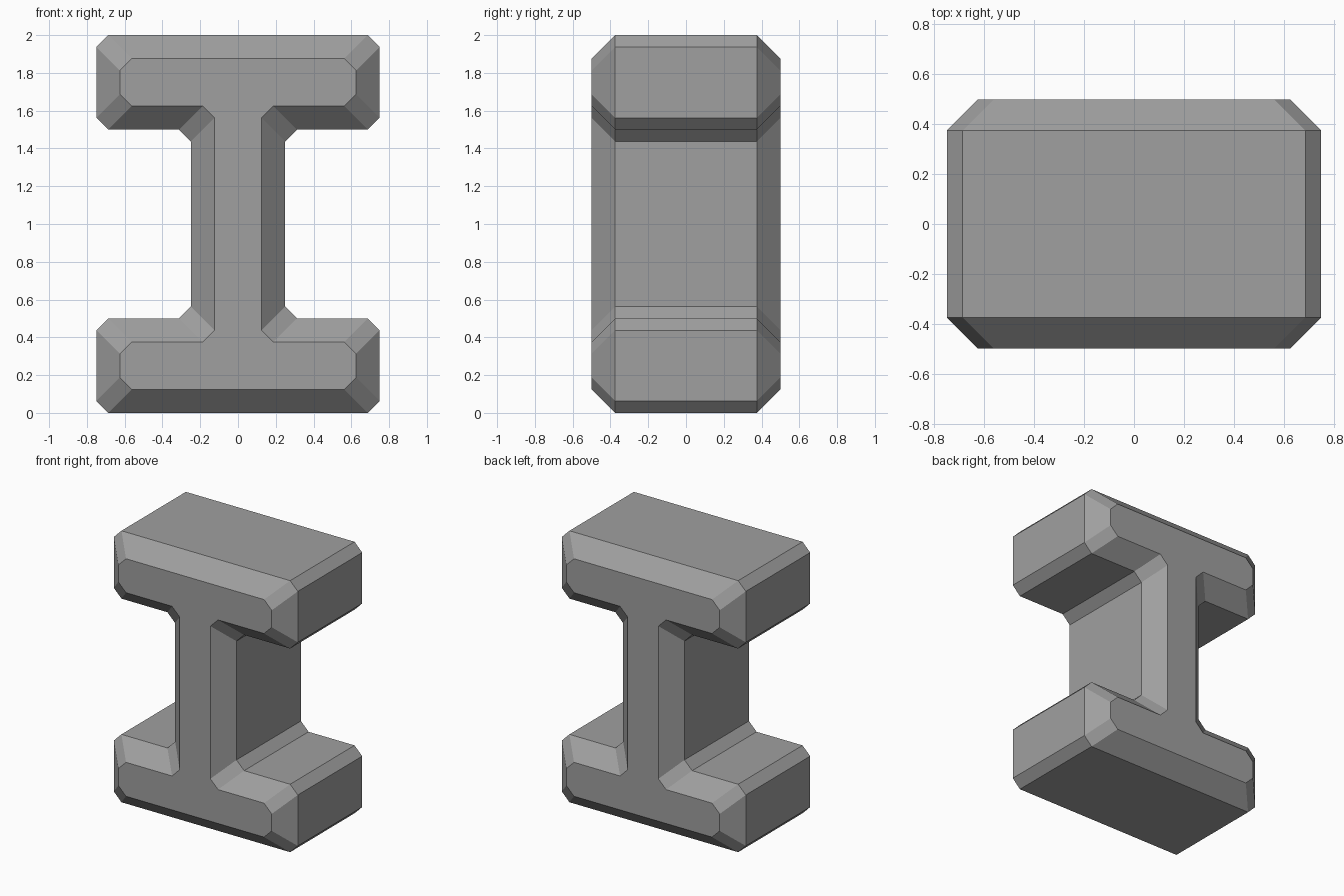
import bpy
import bmesh

cube = bpy.data.objects.get("Cube")
if cube:
    bpy.data.objects.remove(cube, do_unlink=True)

grey = bpy.data.materials.new("plain grey")
grey.use_nodes = True
colour = (0.35, 0.35, 0.35, 1)
grey.diffuse_color = colour
grey.node_tree.nodes["Principled BSDF"].inputs["Base Color"].default_value = colour

HALF_DEPTH = 0.5
BEVEL = 0.125

# Upper right quarter outline: x, z, and inset direction in z
QUARTER = [
    (0.6875, 2.0, -1), (0.75, 1.9375, -1), (0.75, 1.5625, 1),
    (0.6875, 1.5, 1), (0.3125, 1.5, 1), (0.25, 1.4375, 1),
]


def outline(inset):
    """Full closed outline, mirrored from the quarter."""
    right = [(x - inset, z + s * inset) for x, z, s in QUARTER]
    right += [(x, 2 - z) for x, z in reversed(right)]
    return right + [(-x, z) for x, z in reversed(right)]


# Rings from front to back: inset face, full body, inset face
bm = bmesh.new()
rings = []
for y, inset in ((-HALF_DEPTH, BEVEL), (-HALF_DEPTH + BEVEL, 0),
                 (HALF_DEPTH - BEVEL, 0), (HALF_DEPTH, BEVEL)):
    rings.append([bm.verts.new((x, y, z)) for x, z in outline(inset)])

# Bevelled sides
count = len(rings[0])
for a, b in zip(rings, rings[1:]):
    for i in range(count):
        j = (i + 1) % count
        bm.faces.new((a[i], a[j], b[j], b[i]))

# Front and back faces
bm.faces.new(rings[0])
bm.faces.new(rings[-1])
bmesh.ops.recalc_face_normals(bm, faces=bm.faces)

mesh = bpy.data.meshes.new("bevelled_i_beam")
bm.to_mesh(mesh)
bm.free()
mesh.materials.append(grey)
beam = bpy.data.objects.new("bevelled_i_beam", mesh)
bpy.context.collection.objects.link(beam)
